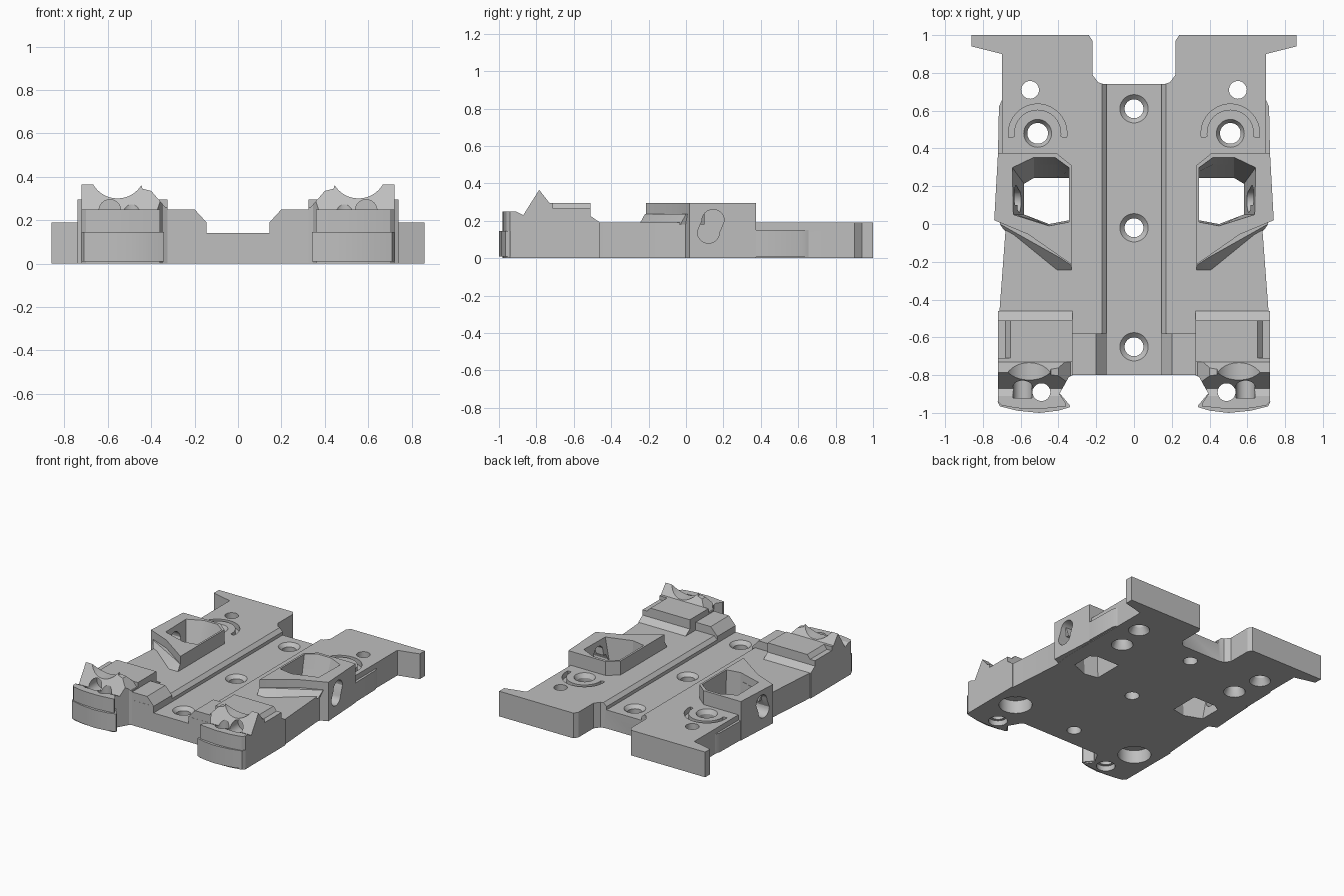
import bpy, bmesh, math

if "Cube" in bpy.data.objects:
    bpy.data.objects.remove(bpy.data.objects["Cube"])

grey = bpy.data.materials.new("machined grey")
grey.use_nodes = True
tint = (0.52, 0.52, 0.52, 1)
grey.diffuse_color = tint
grey.node_tree.nodes["Principled BSDF"].inputs["Base Color"].default_value = tint


def loft(name, ring_a, ring_b, pair=True):
    """Solid between two matching rings, doubled across x = 0 when pair is set."""
    bm = bmesh.new()
    for sign in ((1, -1) if pair else (1,)):
        a, b = ([bm.verts.new((sign * x, y, z)) for x, y, z in r] for r in (ring_a, ring_b))
        bm.faces.new(a)
        bm.faces.new(b[::-1])
        for i in range(len(a)):
            j = (i + 1) % len(a)
            bm.faces.new((a[i], b[i], b[j], a[j]))
    bmesh.ops.recalc_face_normals(bm, faces=bm.faces)
    mesh = bpy.data.meshes.new(name)
    bm.to_mesh(mesh)
    bm.free()
    mesh.materials.append(grey)
    obj = bpy.data.objects.new(name, mesh)
    bpy.context.collection.objects.link(obj)
    return obj


def extrude(name, pts, axis, lo, hi, pair=True):
    """Extrude a 2D outline along an axis; the outline uses the other two axes in order."""
    def ring(v):
        return [tuple(list(p[:axis]) + [v] + list(p[axis:])) for p in pts]
    return loft(name, ring(lo), ring(hi), pair)


def circle(u, v, r, start=0.0, sweep=360.0, n=32):
    closed = sweep == 360.0
    steps = n if closed else n + 1
    angles = [math.radians(start + sweep * i / n) for i in range(steps)]
    return [(u + r * math.cos(t), v + r * math.sin(t)) for t in angles]


def cone(x, y, r0, z0, r1, z1, pair=True):
    return loft("cutter", [(*p, z0) for p in circle(x, y, r0)],
                [(*p, z1) for p in circle(x, y, r1)], pair)


def combine(obj, tool, operation="DIFFERENCE", keep=False):
    mod = obj.modifiers.new("cut", "BOOLEAN")
    mod.operation, mod.solver, mod.object = operation, "EXACT", tool
    bpy.context.view_layer.objects.active = obj
    bpy.ops.object.modifier_apply(modifier=mod.name)
    if not keep:
        bpy.data.objects.remove(tool)


def cut_all(objs, tool):
    for o in objs:
        combine(o, tool, keep=True)
    bpy.data.objects.remove(tool)


# Base plate with rear wings
half = [(0.16, 0.74), (0.19, 0.75), (0.22, 0.79), (0.22, 0.97), (0.24, 1.0), (0.86, 1.0),
        (0.86, 0.94), (0.70, 0.90), (0.70, 0.1), (0.68, -0.03), (0.715, -0.5), (0.715, -0.8)]
plate = extrude("base_plate", half + [(-x, y) for x, y in half[::-1]], 2, 0, 0.19, False)

# Central channel: chamfered lips behind, straight walls in front
lip = [(0.145, 0.14), (0.145, 0.165), (0.18, 0.20)]
wall = [(0.145, 0.14), (0.145, 0.20)]
for side, lo, hi in ((lip, -0.58, 0.9), (wall, -0.9, -0.57)):
    combine(plate, extrude("cutter", side + [(-x, z) for x, z in side[::-1]], 1, lo, hi, False))

# Raised pads beside the channel
pads = extrude("front_pads", [(0.145, 0.05), (0.145, 0.19), (0.20, 0.25), (0.37, 0.25), (0.37, 0.05)],
               1, -0.799, -0.58)

# Low side ribs
ribs = extrude("side_ribs", [(0.66, 0.32), (0.715, 0.32), (0.72, 0.38), (0.715, 0.62), (0.70, 0.655),
                             (0.66, 0.655)], 2, 0.005, 0.15)

# Pocket frames with a flared foot
frames = extrude("pocket_frames", [(0.33, 0.31), (0.41, 0.375), (0.72, 0.375), (0.74, 0.02),
                                   (0.56, -0.055), (0.33, -0.215)], 2, 0.001, 0.295)
feet = loft("pocket_feet",
            [(x, y, 0.18) for x, y in ((0.33, 0.1), (0.68, 0.1), (0.69, -0.03), (0.42, -0.25), (0.33, -0.25))],
            [(x, y, 0.235) for x, y in ((0.33, 0.1), (0.70, 0.1), (0.71, 0.0), (0.39, -0.18), (0.33, -0.22))])
opening_low = [(0.345, 0.24), (0.42, 0.24), (0.53, 0.24), (0.58, 0.21), (0.58, 0.05), (0.45, 0.0), (0.345, 0.02)]
opening_top = [(0.345, 0.30), (0.42, 0.355), (0.53, 0.355), (0.645, 0.30), (0.64, 0.05), (0.45, -0.01), (0.345, 0.01)]
cut_all((plate, frames, feet), loft("cutter", [(*p, -0.01) for p in opening_low],
                                    [(*p, 0.30) for p in opening_top]))

# Slanted slot through each pocket's outer wall
slot = circle(0.145, 0.20, 0.06, 0, 180, 12) + circle(0.12, 0.14, 0.06, 180, 180, 12)
cut_all((plate, frames), extrude("cutter", slot, 0, 0.5, 0.8))

# Front clamps: side profile trimmed to the plan outline
clamps = extrude("front_clamps", [(-1.02, 0), (-1.02, 0.25), (-0.91, 0.25), (-0.87, 0.23), (-0.785, 0.365),
                                  (-0.73, 0.295), (-0.51, 0.295), (-0.51, 0.225), (-0.46, 0.19),
                                  (-0.46, 0)], 0, 0.3, 0.8)
combine(clamps, extrude("trim", [(0.325, -0.4), (0.72, -0.4), (0.72, -0.94), (0.70, -0.96), (0.62, -0.975),
                                 (0.50, -0.98), (0.36, -0.965), (0.36, -0.95), (0.395, -0.9),
                                 (0.345, -0.81), (0.325, -0.8)], 2, -0.1, 0.5), "INTERSECT")

# Lower lips wrapping the clamp fronts
lips = extrude("front_lips", [(0.70, -0.9), (0.722, -0.94), (0.71, -0.965), (0.62, -0.988), (0.50, -1.0),
                              (0.40, -0.988), (0.34, -0.97), (0.34, -0.96), (0.39, -0.9)], 2, 0.01, 0.145)

# Crest dip, inner bevel, outer bevel and front bore on the clamps
combine(clamps, extrude("cutter", circle(0.555, 0.43, 0.13), 1, -1.0, -0.725))
combine(clamps, extrude("cutter", [(0.30, 0.26), (0.335, 0.26), (0.40, 0.335), (0.44, 0.345), (0.47, 0.45),
                                   (0.30, 0.45)], 1, -1.0, -0.73))
combine(clamps, extrude("cutter", [(0.65, 0.30), (0.68, 0.265), (0.75, 0.265), (0.75, 0.40), (0.65, 0.40)],
                        1, -0.71, -0.505))
combine(clamps, extrude("cutter", circle(0.59, 0.245, 0.05), 1, -0.92, -0.77))

# Front mounting holes and the bores underneath
front = (plate, clamps, lips)
for args in ((0.49, -0.89, 0.047, -0.05, 0.047, 0.5), (0.49, -0.89, 0.066, -0.05, 0.066, 0.04),
             (0.54, -0.64, 0.116, -0.05, 0.116, 0.10), (0.54, -0.64, 0.06, 0.05, 0.06, 0.16)):
    cut_all(front, cone(*args))

# Rear holes with spotface, arc groove and lower countersink
for args in ((0.55, 0.71, 0.047, -0.05, 0.047, 0.3), (0.55, 0.71, 0.08, -0.01, 0.047, 0.05),
             (0.51, 0.48, 0.055, -0.05, 0.055, 0.3), (0.51, 0.48, 0.08, -0.01, 0.055, 0.05),
             (0.51, 0.48, 0.055, 0.16, 0.08, 0.2)):
    combine(plate, cone(*args))
arc = circle(0.51, 0.48, 0.155, -8, 196) + circle(0.51, 0.48, 0.125, -8, 196)[::-1]
combine(plate, extrude("cutter", arc, 2, 0.15, 0.25))

# Centre line holes, countersunk from above
for y in (0.61, -0.02, -0.65):
    combine(plate, cone(0, y, 0.05, -0.05, 0.05, 0.3, False))
    combine(plate, cone(0, y, 0.05, 0.115, 0.08, 0.145, False))

# Smooth the bores, keep the machined edges sharp
bpy.ops.object.select_all(action="DESELECT")
for o in (plate, pads, ribs, frames, feet, clamps, lips):
    o.select_set(True)
bpy.context.view_layer.objects.active = plate
bpy.ops.object.shade_smooth_by_angle(angle=math.radians(25))
